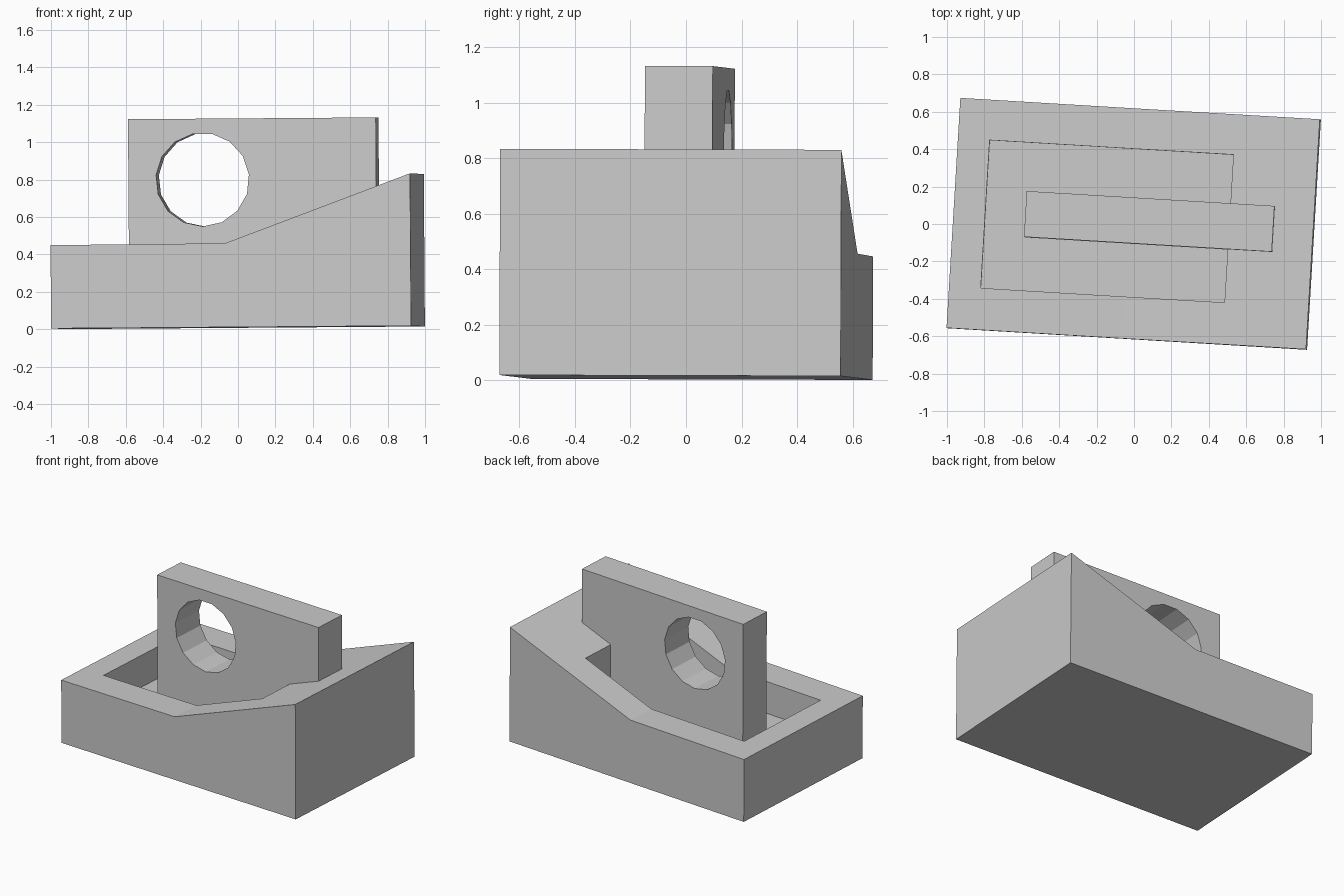
import bpy, bmesh, math
from mathutils import Matrix, Euler

if "Cube" in bpy.data.objects:
    bpy.data.objects.remove(bpy.data.objects["Cube"])

# Whole model sits slightly turned and tilted
POSE = Matrix.Translation((0, 0, 0.0095)) @ Euler((-0.003, -0.0073, -0.06)).to_matrix().to_4x4()


def prism(name, profile, y0, y1):
    """Extrude an (x, z) profile from y0 to y1."""
    bm = bmesh.new()
    face = bm.faces.new([bm.verts.new((x, y0, z)) for x, z in profile])
    new = bmesh.ops.extrude_face_region(bm, geom=[face])["geom"]
    verts = [g for g in new if isinstance(g, bmesh.types.BMVert)]
    bmesh.ops.translate(bm, verts=verts, vec=(0, y1 - y0, 0))
    bmesh.ops.recalc_face_normals(bm, faces=bm.faces)
    mesh = bpy.data.meshes.new(name)
    bm.to_mesh(mesh)
    bm.free()
    obj = bpy.data.objects.new(name, mesh)
    bpy.context.collection.objects.link(obj)
    obj.matrix_world = POSE
    return obj


def rect(x0, x1, z0, z1):
    return [(x0, z0), (x1, z0), (x1, z1), (x0, z1)]


def cut(obj, cutter):
    mod = obj.modifiers.new("cut", "BOOLEAN")
    mod.operation = "DIFFERENCE"
    mod.solver = "EXACT"
    mod.object = cutter
    cutter.hide_render = True
    cutter.display_type = "WIRE"
    cutter.hide_set(True)


FLOOR = 0.22

# Base block with a ramped top and a rectangular recess
base = prism("base", [(-0.964, 0), (0.964, 0), (0.964, 0.815), (-0.03, 0.448), (-0.964, 0.445)],
             -0.616, 0.616)
cut(base, prism("recess_cutter", rect(-0.794, 0.513, FLOOR, 1.2), -0.392, 0.4))

# Upright plate with a 15-sided round hole
plate = prism("upright_plate", rect(-0.575, 0.752, FLOOR - 0.02, 1.117), -0.107, 0.138)
angles = [math.radians(-90 + 24 * i) for i in range(15)]
hole = [(-0.178 + 0.25 * math.cos(a), 0.791 + 0.25 * math.sin(a)) for a in angles]
cut(plate, prism("hole_cutter", hole, -0.3, 0.3))
